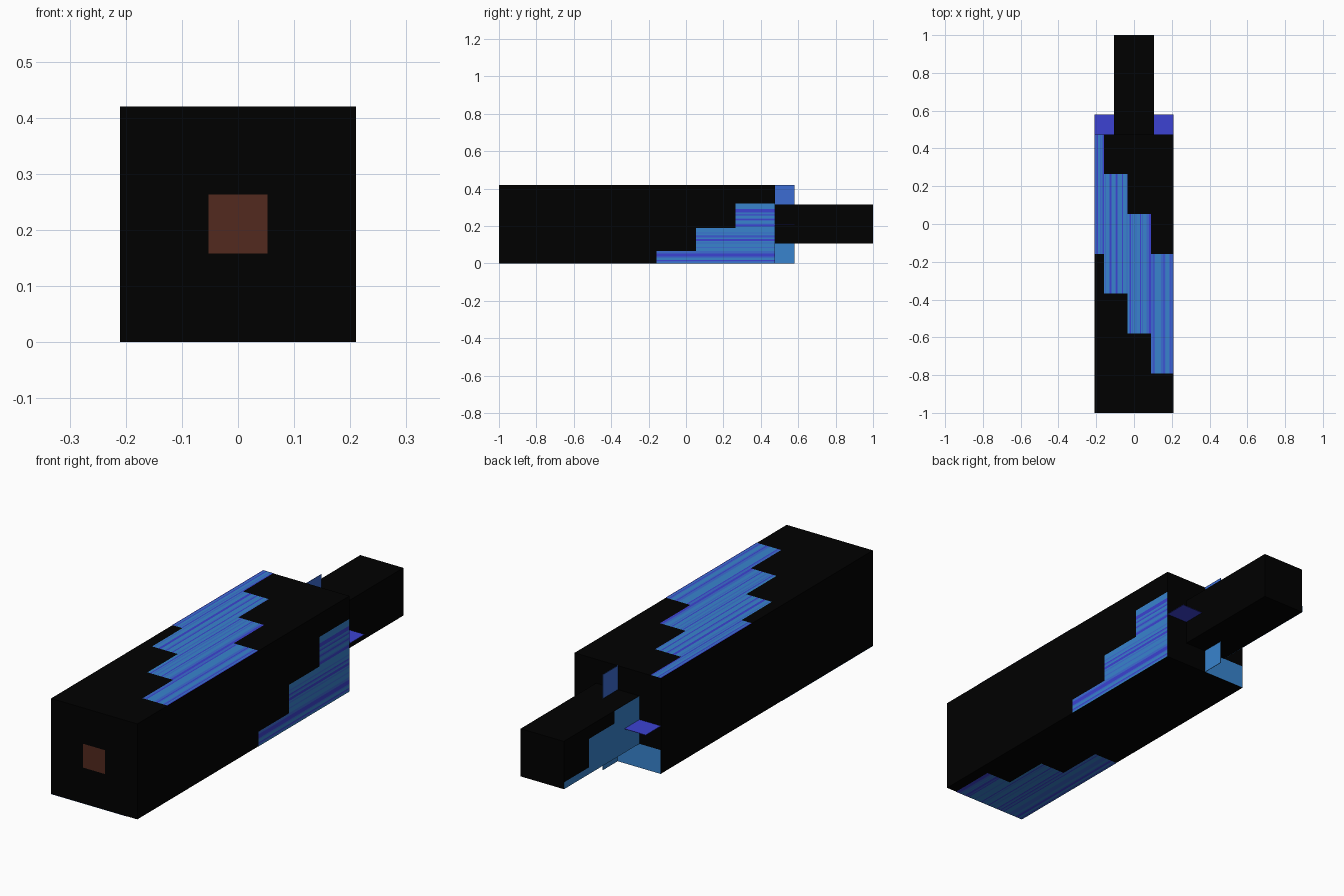
import bpy, bmesh, random
from mathutils import Vector

if "Cube" in bpy.data.objects:
    bpy.data.objects.remove(bpy.data.objects["Cube"])

random.seed(7)


def material(name, rgb):
    """Flat colour given as 0-255 screen values, stored as linear."""
    m = bpy.data.materials.new(name)
    lin = [((c / 255 + 0.055) / 1.055) ** 2.4 if c > 10 else c / 255 / 12.92 for c in rgb]
    m.diffuse_color = (*lin, 1)
    m.use_nodes = True
    m.node_tree.nodes["Principled BSDF"].inputs["Base Color"].default_value = m.diffuse_color
    return m


BLACK = material("black", (0, 0, 0))
BROWN = material("dark brown", (82, 41, 30))
TEAL = material("steel blue", (56, 132, 206))
VIOLET = material("violet blue", (60, 66, 210))
MID = material("mid blue", (60, 108, 210))
BLUES = [TEAL, VIOLET, MID]


def make_object(name, bm, mats):
    me = bpy.data.meshes.new(name)
    bm.to_mesh(me)
    bm.free()
    for m in mats:
        me.materials.append(m)
    ob = bpy.data.objects.new(name, me)
    bpy.context.collection.objects.link(ob)
    return ob


def box(name, lo, hi, mat):
    bm = bmesh.new()
    bmesh.ops.create_cube(bm, size=1)
    for v in bm.verts:
        v.co = [(a + b) / 2 + c * (b - a) for a, b, c in zip(lo, hi, v.co)]
    return make_object(name, bm, [mat])


def decal(name, place, outward, rects, mats, stripe=0.0):
    """Flat painted patch: rects are (u0, u1, v0, v1), optionally split
    into lengthwise streaks of the given width with mixed colours."""
    bm = bmesh.new()
    for u0, u1, v0, v1 in rects:
        n = max(1, round((v1 - v0) / stripe)) if stripe else 1
        for i in range(n):
            a = v0 + (v1 - v0) * i / n
            b = v0 + (v1 - v0) * (i + 1) / n
            f = bm.faces.new([bm.verts.new(place(u, v))
                              for u, v in ((u0, a), (u1, a), (u1, b), (u0, b))])
            f.normal_update()
            if f.normal.dot(Vector(outward)) < 0:
                f.normal_flip()
            if len(mats) > 1:
                f.material_index = random.choice((0, 0, 0, 0, 0, 1, 1, 2, 2))
    return make_object(name, bm, mats)


W, H, BACK = 0.21, 0.42, 0.475
E = 0.0012  # lift of painted patches
PX = 0.211  # painted step along the body

# Main block and rear shaft
box("body", (-W, -1, 0), (W, BACK, H), BLACK)
box("rear_shaft", (-0.105, BACK, 0.105), (0.105, 1, 0.315), BLACK)

# Front square
decal("front_square", lambda u, v: (u, -1 - E, v), (0, -1, 0),
      [(-0.0525, 0.0525, 0.158, 0.263)], [BROWN])

# Diagonal stepped band on the top
cols = [-0.21, -0.16, -0.035, 0.09, 0.21]
decal("top_band", lambda u, v: (v, u, H + E), (0, 0, 1),
      [(-0.158 - PX * i, BACK - PX * i, cols[i], cols[i + 1]) for i in range(4)],
      BLUES, 0.006)

# Staircase on the right side
rows = [0, 0.065, 0.19, 0.32]
decal("right_steps", lambda u, v: (W + E, u, v), (1, 0, 0),
      [(-0.158 + PX * i, BACK, rows[i], rows[i + 1]) for i in range(3)],
      BLUES, 0.006)

# Staircase underneath, at the front
under = [0.16, 0.035, -0.09, -0.21]
decal("bottom_steps", lambda u, v: (v, u, -E), (0, 0, -1),
      [(-1, -1 + PX * (i + 1), under[i + 1], under[i]) for i in range(3)],
      BLUES, 0.006)

# Patch on the rear face of the body
decal("rear_patch", lambda u, v: (u, BACK + E, v), (0, 1, 0),
      [(-W, 0, 0, 0.105)], [TEAL])

# Staircase on the left side of the shaft
tops = [0.315, 0.26, 0.135]
decal("shaft_steps", lambda u, v: (-0.105 - E, u, v), (-1, 0, 0),
      [(BACK + 0.175 * i, BACK + 0.175 * (i + 1), 0.105, tops[i]) for i in range(3)],
      [TEAL])

# Four thin fins around the shaft
T, FIN = 0.001, 0.58
box("top_fin", (-T, BACK, 0.315), (T, FIN, H), MID)
box("bottom_fin", (-T, BACK, 0), (T, FIN, 0.105), TEAL)
box("left_fin", (-W, BACK, 0.21 - T), (-0.105, FIN, 0.21 + T), VIOLET)
box("right_fin", (0.105, BACK, 0.21 - T), (W, FIN, 0.21 + T), VIOLET)
